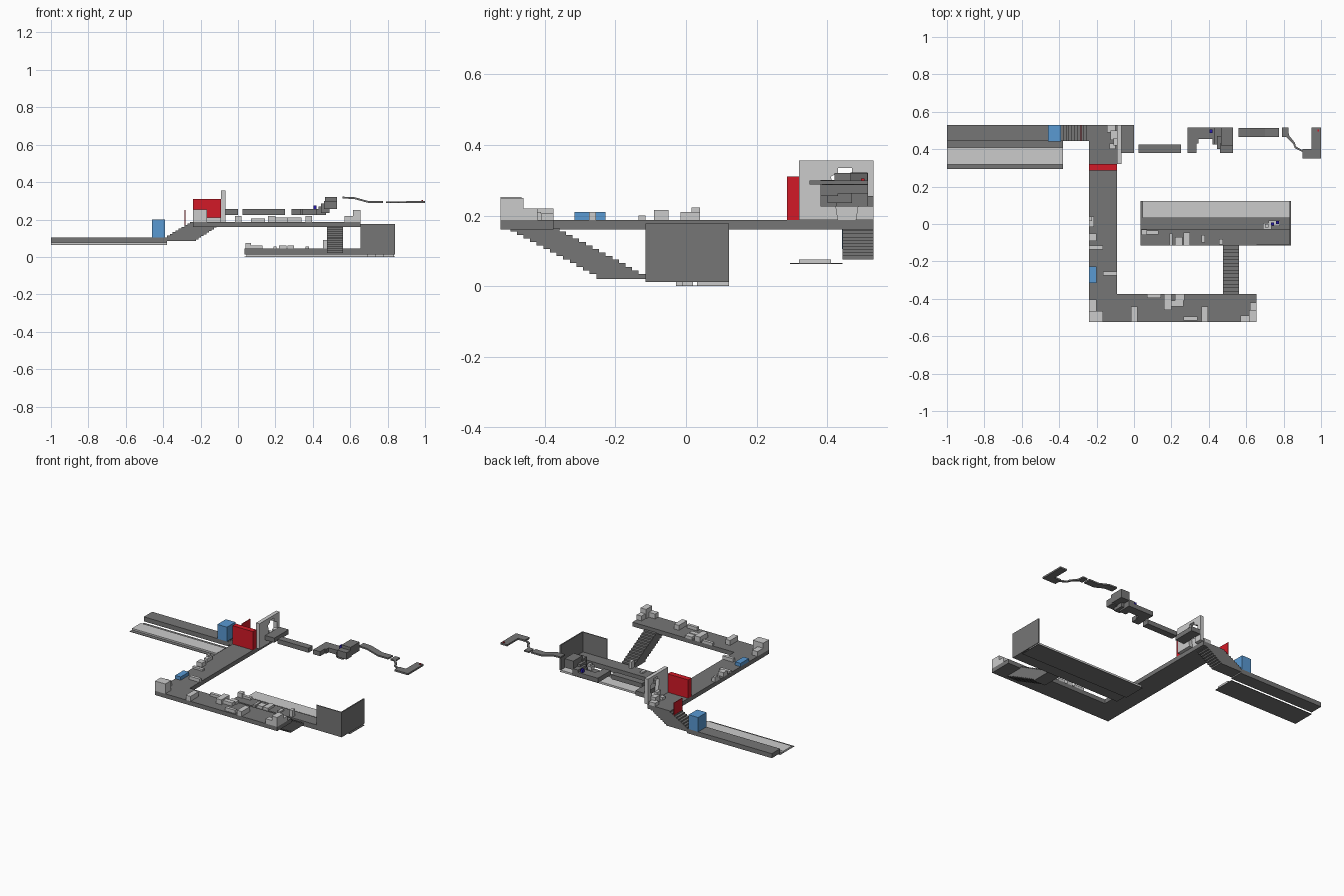
import bpy, bmesh
from mathutils import Vector

def mat(name, c):
    m = bpy.data.materials.new(name)
    m.diffuse_color = (*c, 1)
    return m

DARK = mat("dark_grey", (0.18, 0.18, 0.18))
RED = mat("red", (0.65, 0.01, 0.02))
BLUE = mat("blue", (0.1, 0.32, 0.65))
NAVY = mat("navy", (0.02, 0.01, 0.4))

def finish(name, bm, m):
    bmesh.ops.recalc_face_normals(bm, faces=bm.faces)
    me = bpy.data.meshes.new(name)
    bm.to_mesh(me)
    bm.free()
    ob = bpy.data.objects.new(name, me)
    bpy.context.collection.objects.link(ob)
    if m:
        me.materials.append(m)
    return ob

def box(name, x0, x1, y0, y1, z0, z1, m=None):
    bm = bmesh.new()
    bmesh.ops.create_cube(bm, size=1)
    for v in bm.verts:
        v.co = (x1 if v.co.x > 0 else x0, y1 if v.co.y > 0 else y0, z1 if v.co.z > 0 else z0)
    return finish(name, bm, m)

def prism(name, pts, axis, a, b, m=None):
    """Extrude a 2D outline along an axis from a to b."""
    place = {'x': lambda p: (a, p[0], p[1]), 'y': lambda p: (p[0], a, p[1]),
             'z': lambda p: (p[0], p[1], a)}[axis]
    bm = bmesh.new()
    f = bm.faces.new([bm.verts.new(place(p)) for p in pts])
    ext = bmesh.ops.extrude_face_region(bm, geom=[f])
    d = Vector([b - a if k == axis else 0 for k in 'xyz'])
    bmesh.ops.translate(bm, vec=d, verts=[g for g in ext['geom'] if isinstance(g, bmesh.types.BMVert)])
    return finish(name, bm, m)

# main L-shaped corridor deck
prism("corridor_deck", [(-.24, .53), (-.24, -.525), (.655, -.525), (.655, -.375),
                        (-.09, -.375), (-.09, .53)], 'z', .16, .188, DARK)

# lower-left platform with track bed
box("west_platform", -1, -.38, .443, .53, .075, .105, DARK)
box("west_track_base", -1, -.38, .294, .443, .063, .0655, DARK)
box("west_track", -1, -.38, .319, .41, .064, .076)

# stairs from west platform up to the corridor
n = 9
pts = [(-.38, .105)]
for i in range(n):
    x = -.38 + .14 * i / n
    z = .105 + .083 * (i + 1) / n
    pts += [(x, z), (x + .14 / n, z)]
pts += [(-.10, .188), (-.10, .165)]
for i in range(n):
    x = -.10 - .125 * (i + 1) / n
    z = .165 - .08 * i / n
    pts += [(x, z), (x, z - .08 / n)]
pts += [(-.38, .085)]
prism("west_stairs", pts, 'y', .443, .53, DARK)

# doors and booths
box("stair_barrier", -.285, -.281, .443, .53, .155, .25, RED)
box("corridor_barrier", -.24, -.09, .285, .32, .188, .31, RED)
box("platform_booth", -.46, -.39, .441, .53, .105, .2, BLUE)
box("corridor_bench", -.24, -.2, -.315, -.228, .188, .21, BLUE)

# broken wall with an irregular opening
prism("broken_wall", [(.32, .188), (.32, .355), (.53, .355), (.53, .188), (.48, .188), (.49, .25),
                      (.505, .255), (.505, .3), (.47, .315), (.47, .335), (.43, .335), (.43, .32),
                      (.41, .31), (.42, .25), (.43, .188)], 'x', -.092, -.067)
for i, b in enumerate([(-.145, -.1, .49, .53, .21), (-.125, -.092, .45, .5, .23),
                       (-.11, -.092, .42, .46, .245), (-.13, -.1, .4, .43, .205)]):
    box(f"rubble_{i}", *b[:4], .188, b[4])

# stairs from the corridor down to the south platform
n = 14
dy, dz = .262 / n, .14 / n
up, low = [], []
for i in range(n):
    y, z = -.377 + dy * i, .165 - dz * i
    up += [(y, z), (y + dy, z)]
    low += [(y - .12, z), (y - .12, z - dz)]
low[0:0] = [(-.497, .165)]
prism("south_stairs", up + [(-.115, .02), (low[-1][0], .02)] + low[:-1][:0:-1],
      'x', .475, .562, DARK)

# south platform, track and end walls
box("south_platform", .035, .84, -.115, -.028, .012, .045, DARK)
box("south_track_base", .035, .84, -.028, .122, 0, .0025, DARK)
box("south_track", .045, .835, .031, .122, .001, .013)
box("end_wall", .832, .84, -.115, .122, .012, .177, DARK)
box("side_wall", .655, .84, -.115, -.109, .012, .177, DARK)
for i, b in enumerate([(.69, .735, -.028, .005, .025), (.72, .78, -.01, .02, .02), (.70, .72, -.02, .0, .04)]):
    box(f"track_debris_{i}", *b[:4], .002, b[4])
for i, (x, y) in enumerate([(.74, 0), (.766, .008)]):
    box(f"track_light_{i}", x - .008, x + .008, y - .008, y + .008, .02, .035, NAVY)

# crates: x0, x1, y0, y1, top; standing on the corridor deck
crates = [(-.24, -.165, -.525, -.465, .253), (-.24, -.2, -.465, -.405, .22),
          (-.24, -.215, -.015, .04, .21), (-.24, -.225, .015, .04, .222),
          (-.24, -.2, -.09, -.05, .216), (-.24, -.165, -.135, -.115, .2),
          (-.165, -.09, -.275, -.255, .21), (-.015, .02, -.525, -.44, .22),
          (.07, .145, -.395, -.375, .205), (.16, .2, -.46, -.375, .22),
          (.2, .265, -.44, -.41, .21), (.22, .27, -.41, -.375, .205),
          (.265, .34, -.515, -.495, .21), (.36, .395, -.525, -.44, .22),
          (.57, .62, -.525, -.49, .22), (.615, .655, -.525, -.46, .25),
          (.62, .655, -.46, -.42, .22)]
for i, c in enumerate(crates):
    box(f"crate_{i}", *c[:4], .188, c[4])
# crates on the south platform
for i, c in enumerate([(.04, .07, -.06, -.03, .075), (.07, .13, -.055, -.035, .06),
                       (.19, .205, -.115, -.05, .055), (.22, .26, -.115, -.07, .06),
                       (.265, .3, -.115, -.045, .06), (.36, .38, -.1, -.06, .055),
                       (.455, .475, -.11, -.08, .09)]):
    box(f"platform_crate_{i}", *c[:4], .045, c[4])

# raised walkway behind the broken wall
box("landing", -.067, 0, .38, .53, .225, .255, DARK)
box("walkway_bridge", .025, .25, .38, .425, .225, .255, DARK)
prism("walkway_corner", [(.285, .38), (.335, .38), (.335, .43), (.345, .43), (.345, .455), (.42, .455),
                         (.42, .425), (.46, .425), (.46, .515), (.285, .515)], 'z', .225, .255, DARK)
for i, b in enumerate([(.43, .47, .425, .515, .225, .27), (.445, .49, .40, .47, .235, .285),
                       (.46, .53, .38, .43, .255, .3), (.465, .53, .42, .515, .262, .32)]):
    box(f"walkway_step_{i}", *b, DARK)
box("walkway_lamp", .403, .42, .487, .505, .255, .275, NAVY)

# thin descending path
prism("path_descent", [(.56, .322), (.62, .32), (.7, .298), (.775, .298), (.775, .288),
                       (.7, .288), (.62, .31), (.56, .312)], 'y', .465, .513, DARK)
prism("path_bend", [(.79, .515), (.825, .515), (.828, .475), (.86, .435), (.865, .415), (.9, .395),
                    (.9, .385), (.86, .405), (.85, .43), (.815, .465), (.79, .465)], 'z', .287, .296, DARK)
prism("path_end", [(.9, .35), (1, .35), (1, .515), (.95, .515), (.95, .4), (.9, .4)],
      'z', .288, .299, DARK)
box("end_marker", .98, .99, .495, .505, .299, .304, RED)
